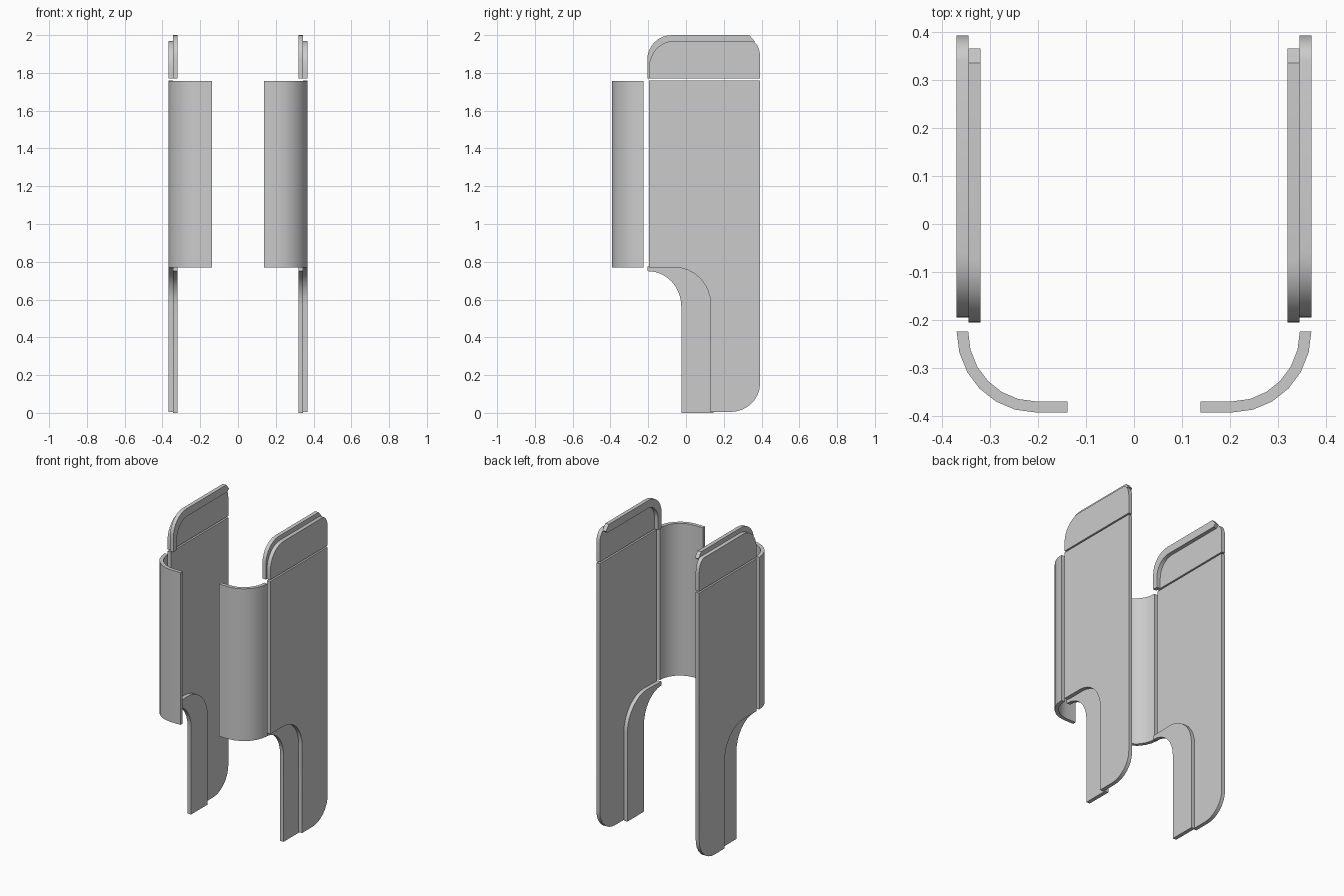
import bpy, bmesh
from math import sin, cos, radians

if "Cube" in bpy.data.objects:
    bpy.data.objects.remove(bpy.data.objects["Cube"])


def arc(cx, cy, rx, ry, a0, a1, n=8):
    """Points on an elliptical arc from angle a0 to a1 (degrees)."""
    return [(cx + rx * cos(radians(a0 + (a1 - a0) * i / n)),
             cy + ry * sin(radians(a0 + (a1 - a0) * i / n))) for i in range(n + 1)]


def prism(name, outline, lo, hi, axis):
    """Extrude an outline along x (outline is y,z) or z (outline is x,y); mirror over x = 0."""
    def place(p, h):
        return (h, p[0], p[1]) if axis == 'x' else (p[0], p[1], h)
    bm = bmesh.new()
    a = [bm.verts.new(place(p, lo)) for p in outline]
    b = [bm.verts.new(place(p, hi)) for p in outline]
    n = len(outline)
    bm.faces.new(a)
    bm.faces.new(b[::-1])
    for i in range(n):
        j = (i + 1) % n
        bm.faces.new((a[i], b[i], b[j], a[j]))
    bmesh.ops.recalc_face_normals(bm, faces=bm.faces)
    mesh = bpy.data.meshes.new(name)
    bm.to_mesh(mesh)
    bm.free()
    ob = bpy.data.objects.new(name, mesh)
    bpy.context.collection.objects.link(ob)
    ob.modifiers.new("mirror", 'MIRROR')
    bpy.ops.object.select_all(action='DESELECT')
    ob.select_set(True)
    bpy.context.view_layer.objects.active = ob
    bpy.ops.object.shade_smooth_by_angle(angle=radians(35))
    return ob


IN, MID, OUT = 0.319, 0.344, 0.369   # layers of the side wall

# Outer side panel with the curved cut-out at the lower front
prism("side_panel",
      [(-0.195, 1.76), (-0.195, 0.77)]
      + arc(-0.06, 0.575, 0.19, 0.195, 90, 0)
      + [(0.13, 0.005)]
      + arc(0.235, 0.155, 0.157, 0.15, -90, 0)
      + [(0.392, 1.76)], MID, OUT, 'x')

# Upper cap panel, separated from the side panel by a thin groove
prism("cap_panel",
      [(0.392, 1.77)]
      + arc(0.34, 1.89, 0.052, 0.08, 0, 90, 5)
      + arc(-0.06, 1.83, 0.135, 0.14, 90, 180)
      + [(-0.195, 1.77)], MID, OUT, 'x')

# Inner rim strip following the top of the cap
prism("cap_rim",
      [(-0.205, 1.77)]
      + arc(-0.075, 1.87, 0.13, 0.13, 180, 90)
      + [(0.335, 2.0), (0.365, 1.965), (0.345, 1.95)]
      + arc(-0.065, 1.84, 0.105, 0.11, 90, 180)
      + [(-0.17, 1.77)], IN, MID, 'x')

# Inner leg strip curving forward under the panel
prism("leg_strip",
      [(-0.205, 0.775), (-0.205, 0.75)]
      + arc(-0.2, 0.565, 0.175, 0.185, 90, 0)
      + [(-0.025, 0.0), (0.145, 0.0)]
      + arc(-0.06, 0.575, 0.205, 0.205, 0, 90), IN, MID, 'x')

# Curved front corner shell
prism("front_corner",
      [(0.138, -0.392)]
      + arc(0.205, -0.224, 0.164, 0.168, -90, 0, 6)
      + arc(0.205, -0.224, 0.14, 0.145, 0, -90, 6)
      + [(0.138, -0.369)], 0.77, 1.757, 'z')
